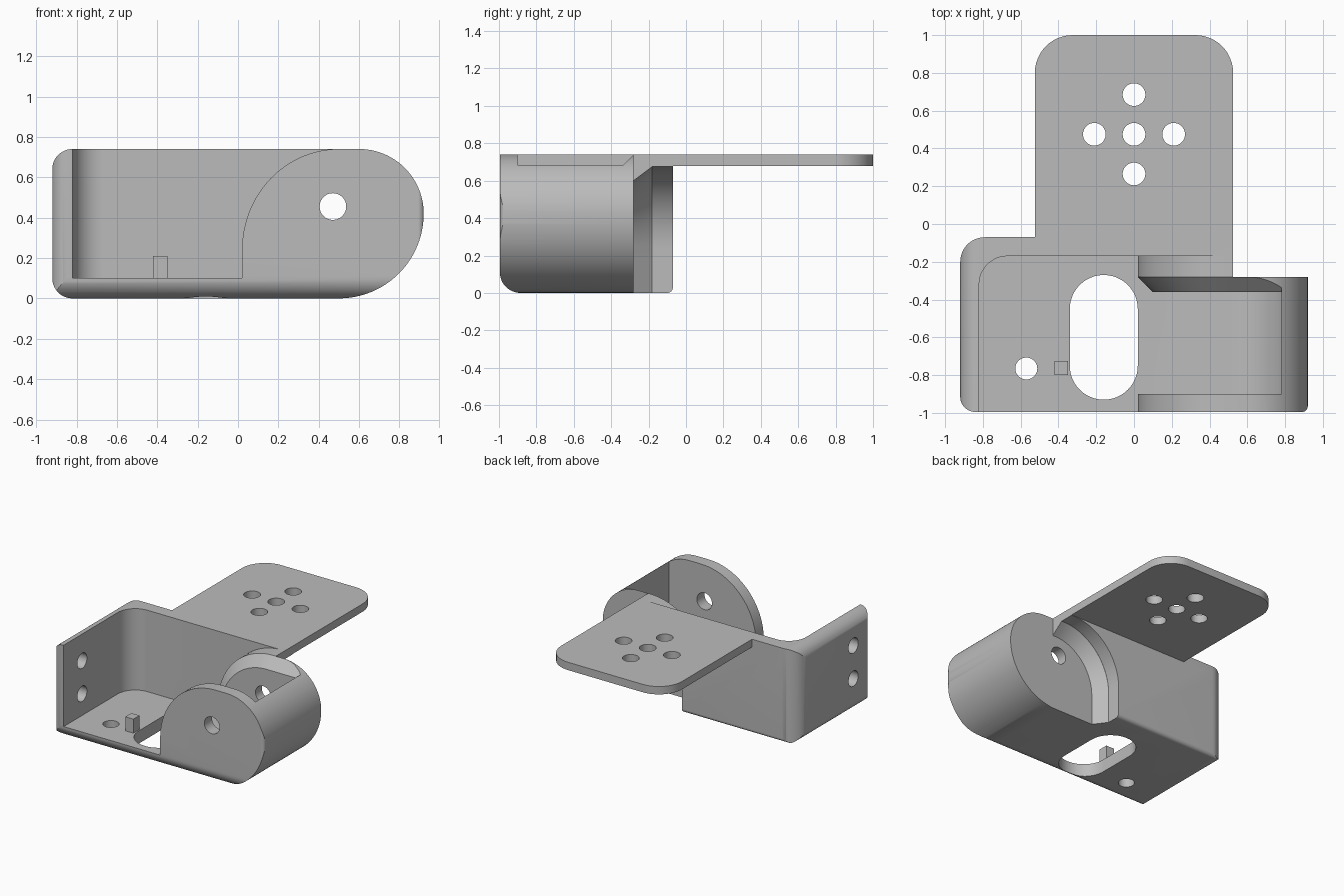
import bpy, bmesh
from math import cos, sin, radians

cube = bpy.data.objects.get("Cube")
if cube:
    bpy.data.objects.remove(cube)

grey = bpy.data.materials.new("matte_grey")
grey.use_nodes = True
COLOUR = (0.5, 0.5, 0.5, 1)
grey.diffuse_color = COLOUR
grey.node_tree.nodes["Principled BSDF"].inputs["Base Color"].default_value = COLOUR

FRONT, BACK, TOP = -0.995, -0.07, 0.74


def arc(cx, cy, rx, ry, start, end, n=24):
    angles = [radians(start + (end - start) * i / n) for i in range(n + 1)]
    return [(cx + rx * cos(a), cy + ry * sin(a)) for a in angles]


def rounded(x0, y0, x1, y1, r00, r10, r11, r01):
    """Rectangle with a radius for each corner, counter-clockwise."""
    pts = []
    for cx, cy, r, a in ((x0 + r00, y0 + r00, r00, 180), (x1 - r10, y0 + r10, r10, 270),
                         (x1 - r11, y1 - r11, r11, 0), (x0 + r01, y1 - r01, r01, 90)):
        pts += arc(cx, cy, r, r, a, a + 90, 12) if r else [(cx, cy)]
    return pts


def loft(name, axis, pts_a, a, pts_b, b):
    """Solid between two matching profiles placed along an axis."""
    place = {"x": lambda p, d: (d, p[0], p[1]),
             "y": lambda p, d: (p[0], d, p[1]),
             "z": lambda p, d: (p[0], p[1], d)}[axis]
    bm = bmesh.new()
    va = [bm.verts.new(place(p, a)) for p in pts_a]
    vb = [bm.verts.new(place(p, b)) for p in pts_b]
    bm.faces.new(va)
    bm.faces.new(vb[::-1])
    for i in range(len(va)):
        j = (i + 1) % len(va)
        bm.faces.new((va[i], va[j], vb[j], vb[i]))
    bmesh.ops.recalc_face_normals(bm, faces=bm.faces)
    mesh = bpy.data.meshes.new(name)
    bm.to_mesh(mesh)
    bm.free()
    mesh.materials.append(grey)
    ob = bpy.data.objects.new(name, mesh)
    bpy.context.collection.objects.link(ob)
    return ob


def prism(name, axis, pts, a, b):
    return loft(name, axis, pts, a, pts, b)


def combine(target, tool, operation="DIFFERENCE"):
    mod = target.modifiers.new("combine", "BOOLEAN")
    mod.operation, mod.solver, mod.object = operation, "EXACT", tool
    bpy.context.view_layer.update()
    graph = bpy.context.evaluated_depsgraph_get()
    mesh = bpy.data.meshes.new_from_object(target.evaluated_get(graph))
    target.modifiers.clear()
    target.data = mesh
    bpy.data.objects.remove(tool)


# Outer block: side outline trimmed by end and plan outlines
outline = (arc(-0.82, 0.1, 0.1, 0.1, 180, 270, 12) + arc(0.5, 0.42, 0.42, 0.42, 270, 360)
           + arc(0.6, 0.42, 0.32, 0.32, 0, 90) + arc(-0.82, 0.64, 0.1, 0.1, 90, 180, 12))
body = prism("bracket_body", "y", outline, FRONT, BACK)
combine(body, prism("end_trim", "x", rounded(FRONT, 0, BACK, 2, 0.11, 0.03, 0, 0), -2, 2),
        "INTERSECT")
combine(body, prism("plan_trim", "z", rounded(-0.92, FRONT, 0.92, BACK, 0.08, 0.03, 0.03, 0.13),
                    -1, 2), "INTERSECT")


def web_arc(inset):
    """Curved left edge of the pivot housing, inset towards the pivot."""
    return arc(0.5, 0.24, 0.48 - inset, 0.5 - inset, 180, 90)


# Main tray, open at the top and front, with a rounded inner corner
tray = prism("tray_space", "y", [(-0.82, 0.1), (0.02, 0.1)] + web_arc(0) + [(0.5, 2), (-0.82, 2)],
             -2, -0.17)
combine(tray, prism("tray_corner", "z", rounded(-0.82, -3, 1, -0.17, 0, 0, 0, 0.15), -1, 3),
        "INTERSECT")
combine(body, tray)

# Space between the lugs
lug_space = [(-0.1, 0.1)] + arc(0.5, 0.42, 0.32, 0.32, 270, 331) + [(0.78, 2), (-0.1, 2)]
combine(body, prism("lug_space", "y", lug_space, -0.9, -0.36))


# Sloped edge on the inside of the rear lug
def above_web(inset):
    return ([(-0.1, 0.1), (0.02 + inset, 0.1)] + web_arc(inset)
            + [(0.78, TOP - inset), (0.78, 2), (-0.1, 2)])


combine(body, loft("lug_slope", "y", above_web(0), -0.28, above_web(0.08), -0.361))


# Pocket behind the rear lug, under the curved web
def under_web(inset):
    return [(0.02 + inset, -1)] + web_arc(inset) + [(2, TOP - inset), (2, -1)]


combine(body, prism("pocket", "y", under_web(0.065), -0.181, 1))
combine(body, loft("pocket_slope", "y", under_web(0.14), -0.28, under_web(0.065), -0.18))
combine(body, prism("pocket_side", "z", rounded(0.525, -0.28, 2, 1, 0, 0, 0, 0), -1, 2))

# Flat mounting plate
plate = prism("mounting_plate", "z", rounded(-0.525, -0.12, 0.525, 1, 0, 0, 0.2, 0.2),
              TOP - 0.062, TOP)
combine(body, plate, "UNION")


# Drilled holes
def drill(axis, u, v, r, a, b):
    combine(body, prism("drill", axis, arc(u, v, r, r, 0, 352.5, 47), a, b))


for px, py in ((0, 0.475), (0.21, 0.475), (-0.21, 0.475), (0, 0.685), (0, 0.265)):
    drill("z", px, py, 0.06, 0.5, 1)
drill("z", -0.57, -0.765, 0.058, -1, 0.5)
drill("y", 0.47, 0.455, 0.066, -2, -0.2)
for hole_z in (0.27, 0.53):
    drill("x", -0.765, hole_z, 0.06, -2, -0.7)

# Long cable slot in the floor
slot = arc(-0.16, -0.45, 0.18, 0.18, 0, 180) + arc(-0.16, -0.75, 0.18, 0.18, 180, 360)
combine(body, prism("slot", "z", slot, -1, 0.3))

# Locating peg on the floor
peg = prism("locating_peg", "z", rounded(-0.42, -0.8, -0.35, -0.725, 0, 0, 0, 0), 0.08, 0.21)

# Smooth curves, sharp edges
bpy.ops.object.select_all(action="DESELECT")
body.select_set(True)
bpy.context.view_layer.objects.active = body
bpy.ops.object.shade_smooth_by_angle(angle=radians(25))
